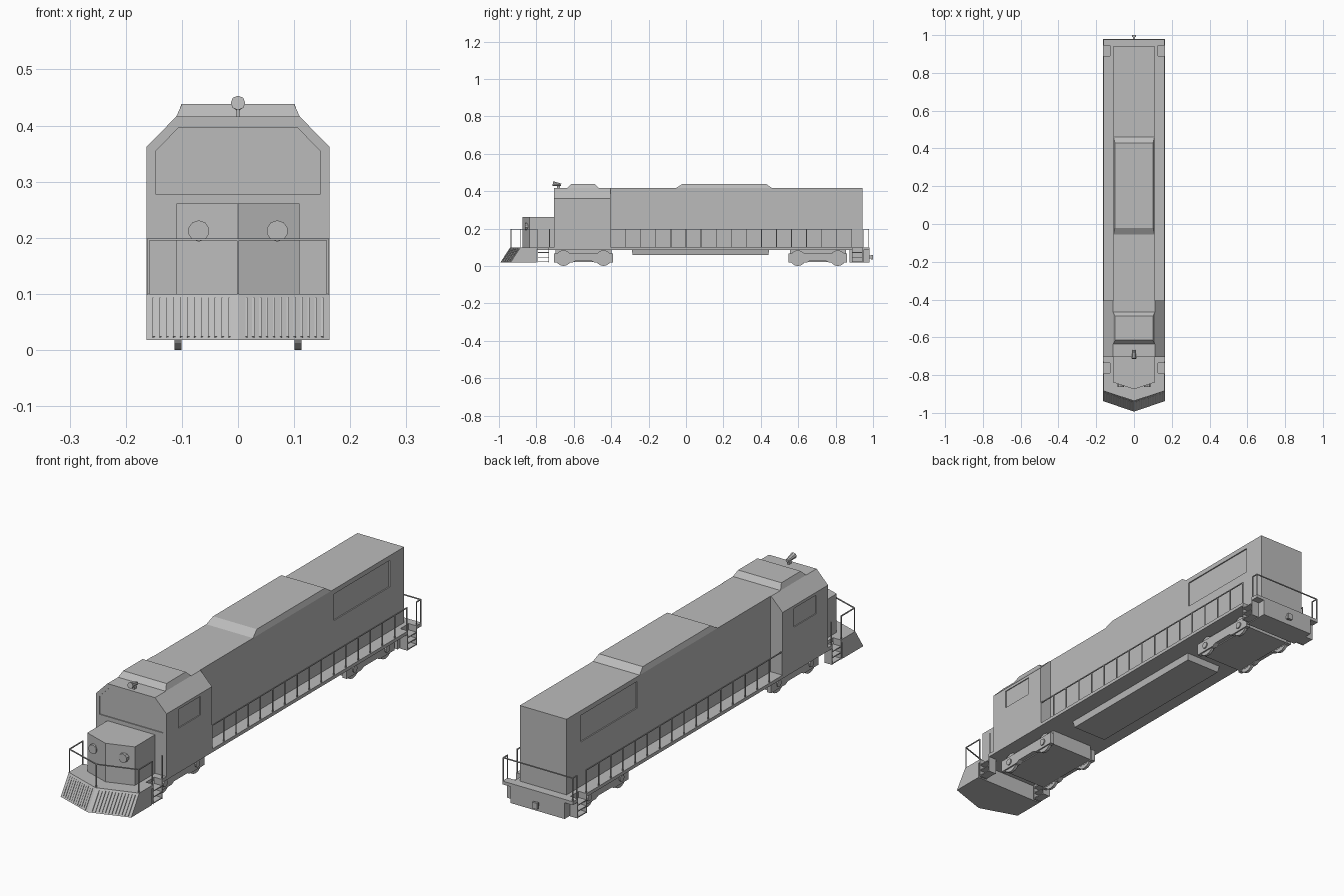
import bpy, bmesh
from math import pi
from mathutils import Vector

if "Cube" in bpy.data.objects:
    bpy.data.objects.remove(bpy.data.objects["Cube"], do_unlink=True)

grey = bpy.data.materials.new("plain grey")
grey.use_nodes = True
grey.diffuse_color = (0.5, 0.5, 0.5, 1)
grey.node_tree.nodes["Principled BSDF"].inputs["Base Color"].default_value = (0.5, 0.5, 0.5, 1)


def finish(name, bm):
    bmesh.ops.recalc_face_normals(bm, faces=bm.faces)
    mesh = bpy.data.meshes.new(name)
    bm.to_mesh(mesh)
    bm.free()
    mesh.materials.append(grey)
    obj = bpy.data.objects.new(name, mesh)
    bpy.context.collection.objects.link(obj)
    return obj


def loft(name, lower, upper):
    """Solid between two matching outlines of 3D points."""
    bm = bmesh.new()
    a = [bm.verts.new(p) for p in lower]
    b = [bm.verts.new(p) for p in upper]
    bm.faces.new(a)
    bm.faces.new(b)
    for i in range(len(a)):
        j = (i + 1) % len(a)
        bm.faces.new((a[i], a[j], b[j], b[i]))
    return finish(name, bm)


def flat(points, z):
    return [(x, y, z) for x, y in points]


def upright(points, y):
    return [(x, y, z) for x, z in points]


def mirrored(half):
    """Close a right-hand outline with its mirror image."""
    return half + [(-x, v) for x, v in reversed(half) if abs(x) > 1e-6]


def rect(w, y0, y1):
    return [(-w, y0), (w, y0), (w, y1), (-w, y1)]


def box(name, x0, x1, y0, y1, z0, z1):
    pts = [(x0, y0), (x1, y0), (x1, y1), (x0, y1)]
    return loft(name, flat(pts, z0), flat(pts, z1))


def bars(name, segments, r=0.002):
    """Square bars along a list of point pairs, joined in one object."""
    bm = bmesh.new()
    for p, q in segments:
        p, q = Vector(p), Vector(q)
        d = q - p
        made = bmesh.ops.create_cube(bm, size=1)["verts"]
        rot = d.to_track_quat('Z', 'Y')
        for v in made:
            local = Vector((v.co.x * 2 * r, v.co.y * 2 * r, v.co.z * (d.length + r)))
            v.co = rot @ local + (p + q) / 2
    return finish(name, bm)


def cylinder(name, centre, axis, radius, depth, sides, radius2=None):
    bm = bmesh.new()
    bmesh.ops.create_cone(bm, cap_ends=True, segments=sides, radius1=radius,
                          radius2=radius if radius2 is None else radius2, depth=depth)
    rot = Vector(axis).to_track_quat('Z', 'Y')
    for v in bm.verts:
        v.co = rot @ v.co + Vector(centre)
    return finish(name, bm)


def carve(target, cutter):
    mod = target.modifiers.new("recess", 'BOOLEAN')
    mod.operation = 'DIFFERENCE'
    mod.solver = 'EXACT'
    mod.object = cutter
    bpy.context.view_layer.objects.active = target
    bpy.ops.object.modifier_apply(modifier=mod.name)
    bpy.data.objects.remove(cutter, do_unlink=True)


W, DECK, HOOD = 0.163, 0.1, 0.108

# Deck with step notches at the four corners
deck_half = [(0, -0.94), (W, -0.885), (W, -0.79), (0.127, -0.79), (0.127, -0.735),
             (W, -0.735), (W, 0.89), (0.127, 0.89), (0.127, 0.945), (W, 0.945), (W, 0.98)]
deck = mirrored(deck_half)
loft("deck", flat(deck, 0.086), flat(deck, DECK))

# Front plow with ribs, rear pilot and coupler
foot = mirrored([(0, -0.993), (W, -0.938), (W, -0.8)])
brow = mirrored([(0, -0.94), (W, -0.885), (W, -0.8)])
loft("plow", flat(foot, 0.018), flat(brow, 0.0995))
ribs = []
for s in (-1, 1):
    for i in range(12):
        x = 0.015 + i * 0.0123
        y = -0.993 + 0.055 * x / W
        ribs.append(((s * x, y + 0.003, 0.024), (s * x, y + 0.048, 0.092)))
bars("plow_ribs", ribs, 0.002)
box("rear_pilot", -0.125, 0.125, 0.875, 0.98, 0.018, 0.086)
box("coupler_shank", -0.006, 0.006, 0.98, 0.992, 0.04, 0.055)
box("coupler_head", -0.011, 0.011, 0.99, 1.0, 0.034, 0.06)

# Cab with recessed windows
section = mirrored([(W, DECK), (W, 0.362), (0.11, 0.416)])
cab = loft("cab", upright(section, -0.705), upright(section, -0.405))
glass = mirrored([(0.147, 0.278), (0.147, 0.354), (0.106, 0.396)])
carve(cab, loft("windshield_cutter", upright(glass, -0.72), upright(glass, -0.701)))
for s in (-1, 1):
    a, b = sorted((s * 0.159, s * 0.18))
    carve(cab, box("cab_window_cutter", a, b, -0.627, -0.48, 0.272, 0.35))

# Nose with headlights
nose = mirrored([(0, -0.875), (0.11, -0.838), (0.11, -0.705)])
loft("nose", flat(nose, DECK), flat(nose, 0.261))
for s, side in ((-1, "right"), (1, "left")):
    cylinder(side + "_headlight", (s * 0.07, -0.852, 0.212), (0, 1, 0), 0.019, 0.02, 10)

# Long hood with recessed radiator panels
hood = box("hood", -HOOD, HOOD, -0.405, 0.943, DECK, 0.416)
for s in (-1, 1):
    a, b = sorted((s * (HOOD - 0.005), s * 0.13))
    carve(hood, box("radiator_cutter", a, b, 0.478, 0.848, 0.285, 0.396))

# Raised roof sections with sloped ends
loft("hood_roof", flat(rect(HOOD, -0.055, 0.46), 0.416), flat(rect(0.101, -0.02, 0.43), 0.438))
loft("cab_roof", flat(rect(0.11, -0.635, -0.467), 0.416), flat(rect(0.1, -0.615, -0.487), 0.438))

# Roof lamp
cylinder("roof_lamp", (0, -0.69, 0.437), (0, -1, 0.15), 0.007, 0.045, 8, 0.013)
box("roof_lamp_stand", -0.004, 0.004, -0.69, -0.675, 0.414, 0.434)

# Fuel tank
loft("fuel_tank", flat(rect(0.08, -0.285, 0.44), 0.058), flat(rect(0.085, -0.29, 0.445), 0.087))

# Trucks: frame, side beams, wheels and axle boxes
for mid, place in ((-0.548, "front"), (0.705, "rear")):
    box(place + "_truck_frame", -0.1, 0.1, mid - 0.15, mid + 0.15, 0.022, 0.088)
    for s, side in ((-1, "right"), (1, "left")):
        tag = place + "_" + side
        profile = [(-0.157, 0.018), (-0.06, 0.018), (-0.045, 0.026), (0.045, 0.026),
                   (0.06, 0.018), (0.157, 0.018), (0.157, 0.068), (-0.157, 0.068)]
        loft(tag + "_truck_beam",
             [(s * 0.1, mid + y, z) for y, z in profile],
             [(s * 0.119, mid + y, z) for y, z in profile])
        for n, dy in enumerate((-0.107, 0.107)):
            tag_n = tag + "_" + str(n + 1)
            cylinder("wheel_" + tag_n, (s * 0.107, mid + dy, 0.042), (1, 0, 0), 0.042, 0.012, 16)
            cylinder("axle_box_" + tag_n, (s * 0.12, mid + dy, 0.042), (1, 0, 0), 0.014, 0.008, 10)

# Corner steps
for y0, y1, place in ((-0.79, -0.735, "front"), (0.89, 0.945, "rear")):
    for s, side in ((-1, "right"), (1, "left")):
        a, b = sorted((s * 0.127, s * W))
        tag = place + "_" + side
        for n, z in enumerate((0.02, 0.045, 0.07)):
            box("step_" + tag + "_" + str(n + 1), a, b, y0, y1, z, z + 0.004)
        for n, y in enumerate((y0 - 0.003, y1)):
            box("step_side_" + tag + "_" + str(n + 1), a, b, y, y + 0.003, 0.018, 0.095)

# Handrails
TOP, RX = 0.197, 0.16


def post(x, y):
    return (x, y, DECK), (x, y, TOP)


for s, side in ((-1, "right"), (1, "left")):
    x = s * RX
    rail = [post(x, -0.403 + i * 0.0806) for i in range(17)]
    rail.append(((x, -0.403, TOP), (x, 0.887, TOP)))
    bars(side + "_walkway_rail", rail)
    bars(side + "_front_rail", [post(x, -0.884), post(x, -0.795), post(x, -0.73),
                                ((x, -0.884, TOP), (x, -0.795, TOP)),
                                ((x, -0.884, TOP), (0, -0.936, TOP))])
    bars(side + "_rear_rail", [post(x, 0.977), post(x, 0.95),
                               ((x, 0.95, TOP), (x, 0.977, TOP)),
                               ((x, 0.977, TOP), (0, 0.977, TOP))])
bars("front_centre_post", [post(0, -0.936)])
